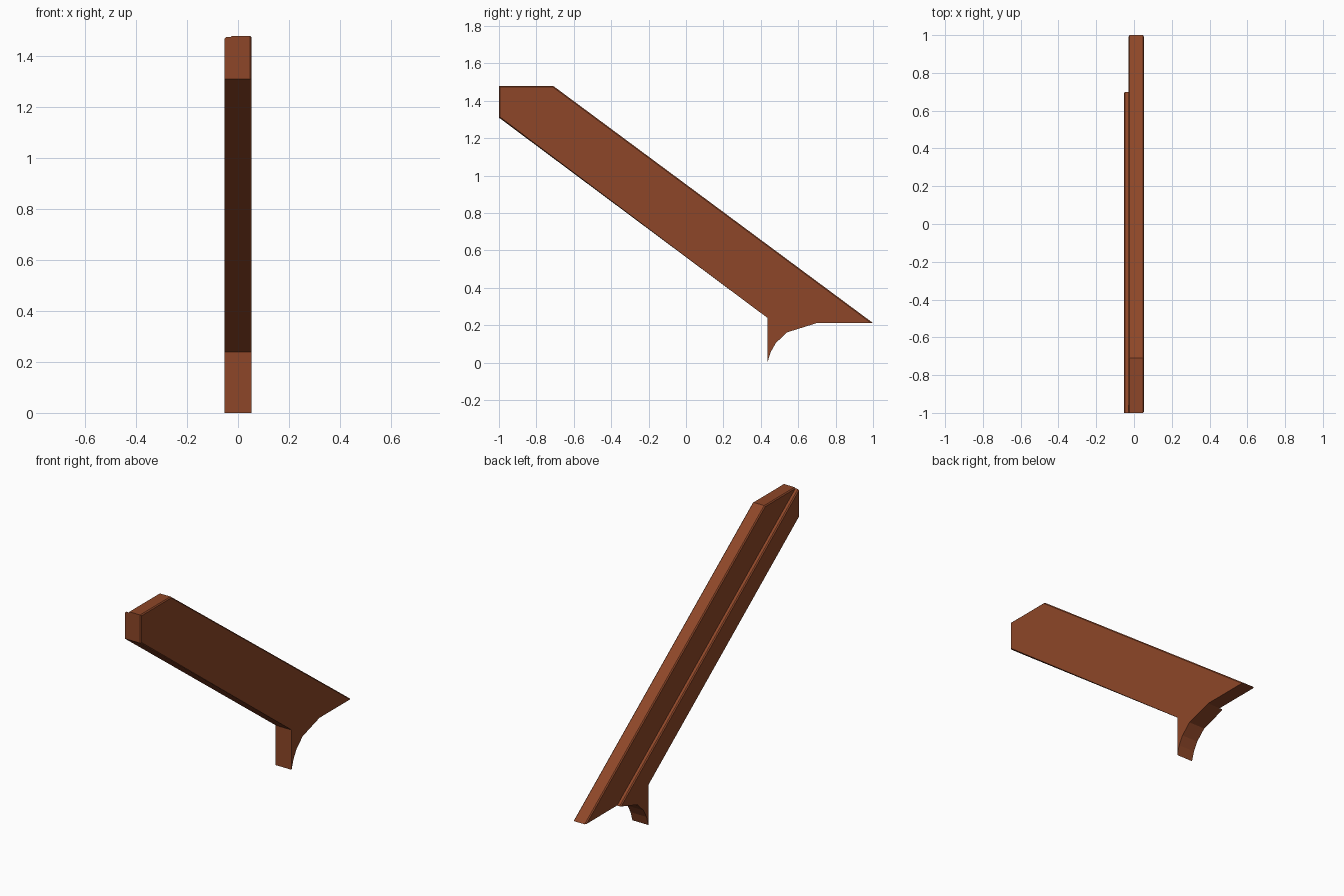
import bpy, bmesh

if "Cube" in bpy.data.objects:
    bpy.data.objects.remove(bpy.data.objects["Cube"])

wood = bpy.data.materials.new("reddish brown wood")
wood.diffuse_color = (0.27, 0.062, 0.021, 1)
wood.use_nodes = True
wood.node_tree.nodes["Principled BSDF"].inputs["Base Color"].default_value = wood.diffuse_color

# Lower outline shared by both layers: arched foot, then the underside
arch = [(0.70, 0.212), (0.54, 0.162), (0.48, 0.105), (0.452, 0.055), (0.435, 0.0)]
underside = [(0.435, 0.24), (-1.0, 1.31)]
lower = arch + underside


def layer(name, profile, x0, x1, bevel_if, width=0.006):
    """Extrude a (y, z) profile from x0 to x1 and chamfer chosen rim edges."""
    bm = bmesh.new()
    face = bm.faces.new([bm.verts.new((x0, y, z)) for y, z in profile])
    ext = bmesh.ops.extrude_face_region(bm, geom=[face])
    for v in ext["geom"]:
        if isinstance(v, bmesh.types.BMVert):
            v.co.x = x1
    bmesh.ops.recalc_face_normals(bm, faces=bm.faces[:])
    rim = [e for e in bm.edges if bevel_if(e.verts[0].co, e.verts[1].co)]
    bmesh.ops.bevel(bm, geom=rim, offset=width, segments=1,
                    affect='EDGES', clamp_overlap=True)
    bmesh.ops.recalc_face_normals(bm, faces=bm.faces[:])
    mesh = bpy.data.meshes.new(name)
    bm.to_mesh(mesh)
    bm.free()
    mesh.materials.append(wood)
    obj = bpy.data.objects.new(name, mesh)
    bpy.context.collection.objects.link(obj)
    return obj


def main_rim(a, b):
    if abs(a.x - b.x) > 0.001:
        return False
    if a.x > 0:                        # outer side, above the arched foot
        return min(a.z, b.z) > 0.2 and abs(a.z - b.z) > 0.1 or min(a.z, b.z) > 1.4
    # inner side, only the exposed upper edges
    return min(a.z, b.z) > 1.4 or (a.y + b.y > 0.1 and abs(a.y - b.y) > 1.5)


def strip_rim(a, b):
    # outer edge of the sloping ledge
    return a.x < -0.05 and b.x < -0.05 and abs(a.y - b.y) > 1.6


# Full-height sloping beam
layer("sloping_beam", [(-1.0, 1.31), (-1.0, 1.48), (-0.71, 1.48), (1.0, 0.212)] + lower[:-1],
      -0.03, 0.053, main_rim)

# Lower backing strip that forms a ledge on the left side
layer("backing_strip", [(-1.0, 1.31), (-1.0, 1.475)] + lower[:-1],
      -0.053, -0.03, strip_rim)
